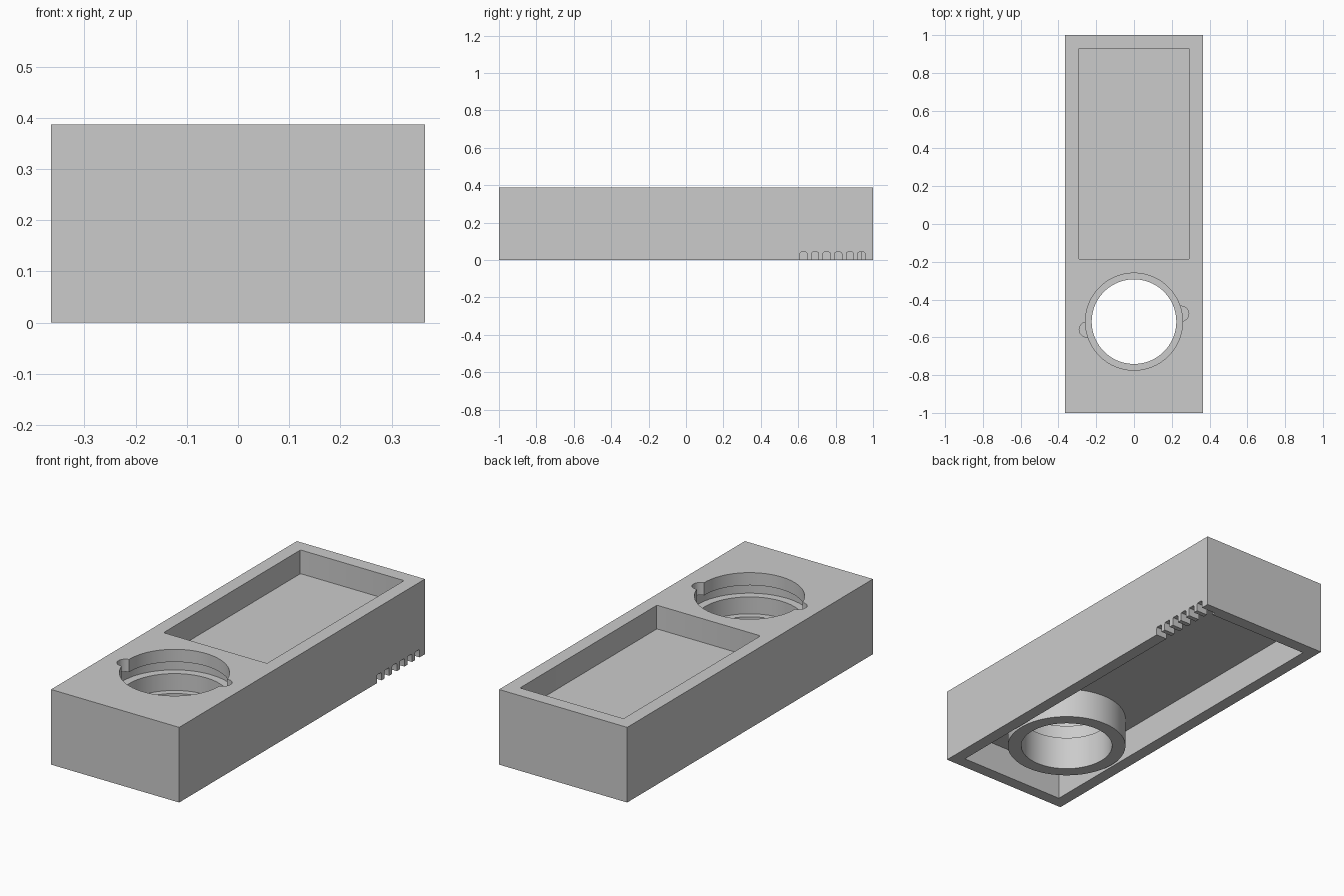
import bpy, bmesh, math
from mathutils import Matrix, Vector

if "Cube" in bpy.data.objects:
    bpy.data.objects.remove(bpy.data.objects["Cube"], do_unlink=True)

HALF_X, HEIGHT, WALL = 0.365, 0.387, 0.063
CEILING = 0.155            # top of the underside cavity
BORE_Y = -0.517            # centre of the round socket
BORE_R, HOLE_R, TUBE_R = 0.257, 0.224, 0.29

grey = bpy.data.materials.new("matte grey")
grey.use_nodes = True
colour = (0.6, 0.6, 0.6, 1)
grey.diffuse_color = colour
grey.node_tree.nodes["Principled BSDF"].inputs["Base Color"].default_value = colour


def finish(name, bm):
    bmesh.ops.recalc_face_normals(bm, faces=bm.faces)
    mesh = bpy.data.meshes.new(name)
    bm.to_mesh(mesh)
    bm.free()
    mesh.materials.append(grey)
    ob = bpy.data.objects.new(name, mesh)
    bpy.context.collection.objects.link(ob)
    return ob


def block(name, low, high, round_axis=None, radius=0.008):
    """Box between two corners, with edges along one axis optionally rounded."""
    low, high = Vector(low), Vector(high)
    bm = bmesh.new()
    bmesh.ops.create_cube(bm, size=1)
    bmesh.ops.scale(bm, vec=high - low, verts=bm.verts)
    bmesh.ops.translate(bm, vec=(low + high) / 2, verts=bm.verts)
    if round_axis is not None:
        edges = [e for e in bm.edges
                 if abs((e.verts[0].co - e.verts[1].co).normalized()[round_axis]) > 0.9]
        bmesh.ops.bevel(bm, geom=edges, offset=radius, segments=3,
                        profile=0.5, affect='EDGES')
    return finish(name, bm)


def turned(name, profile, centre, steps=96):
    """Solid of revolution about a vertical axis from (radius, z) points."""
    bm = bmesh.new()
    rings = []
    for r, z in profile:
        rings.append([bm.verts.new((centre[0] + r * math.cos(i * math.tau / steps),
                                    centre[1] + r * math.sin(i * math.tau / steps), z))
                      for i in range(steps)])
    for a, b in zip(rings, rings[1:]):
        for i in range(steps):
            j = (i + 1) % steps
            bm.faces.new((a[i], a[j], b[j], b[i]))
    bm.faces.new(rings[0])
    bm.faces.new(rings[-1])
    return finish(name, bm)


def combine(target, tool, operation='DIFFERENCE'):
    mod = target.modifiers.new(tool.name, 'BOOLEAN')
    mod.operation, mod.solver, mod.object = operation, 'EXACT', tool
    bpy.ops.object.select_all(action='DESELECT')
    bpy.context.view_layer.objects.active = target
    target.select_set(True)
    bpy.ops.object.modifier_apply(modifier=mod.name)
    bpy.data.objects.remove(tool, do_unlink=True)


# Outer case with hollow underside
case = block("case", (-HALF_X, -1, 0), (HALF_X, 1, HEIGHT))
combine(case, block("cavity", (WALL - HALF_X, WALL - 1, -0.1),
                    (HALF_X - WALL, 1 - WALL, CEILING)))

# Rectangular tray in the top
combine(case, block("tray", (-0.295, -0.185, 0.265), (0.295, 0.93, 0.5), round_axis=2))

# Socket tube hanging down inside the cavity
combine(case, turned("socket_tube", [(TUBE_R, 0), (TUBE_R, 0.165)], (0, BORE_Y)), 'UNION')

# Stepped bore with a ring groove
groove_low, groove_high, groove_r, ledge = 0.262, 0.322, 0.298, 0.175
combine(case, turned("bore", [
    (HOLE_R, -0.1), (HOLE_R, ledge), (BORE_R, ledge), (BORE_R, groove_low),
    (groove_r, groove_low), (groove_r, groove_high), (BORE_R, groove_high),
    (BORE_R, 0.5)], (0, BORE_Y)))

# Two opposite entry notches leading down to the groove
for side in (-1, 1):
    centre = (side * 0.25, BORE_Y + side * 0.042)
    combine(case, turned("notch", [(0.04, 0.29), (0.04, 0.5)], centre, 32))

# Row of vent slots through the lower edge of the left wall
for i in range(6):
    y = 0.628 + i * 0.062
    combine(case, block("slot", (HALF_X - WALL - 0.02, y - 0.019, -0.05),
                        (HALF_X + 0.05, y + 0.019, 0.042), round_axis=0))

bpy.ops.object.select_all(action='DESELECT')
bpy.context.view_layer.objects.active = case
case.select_set(True)
bpy.ops.object.shade_smooth_by_angle(angle=math.radians(30))
